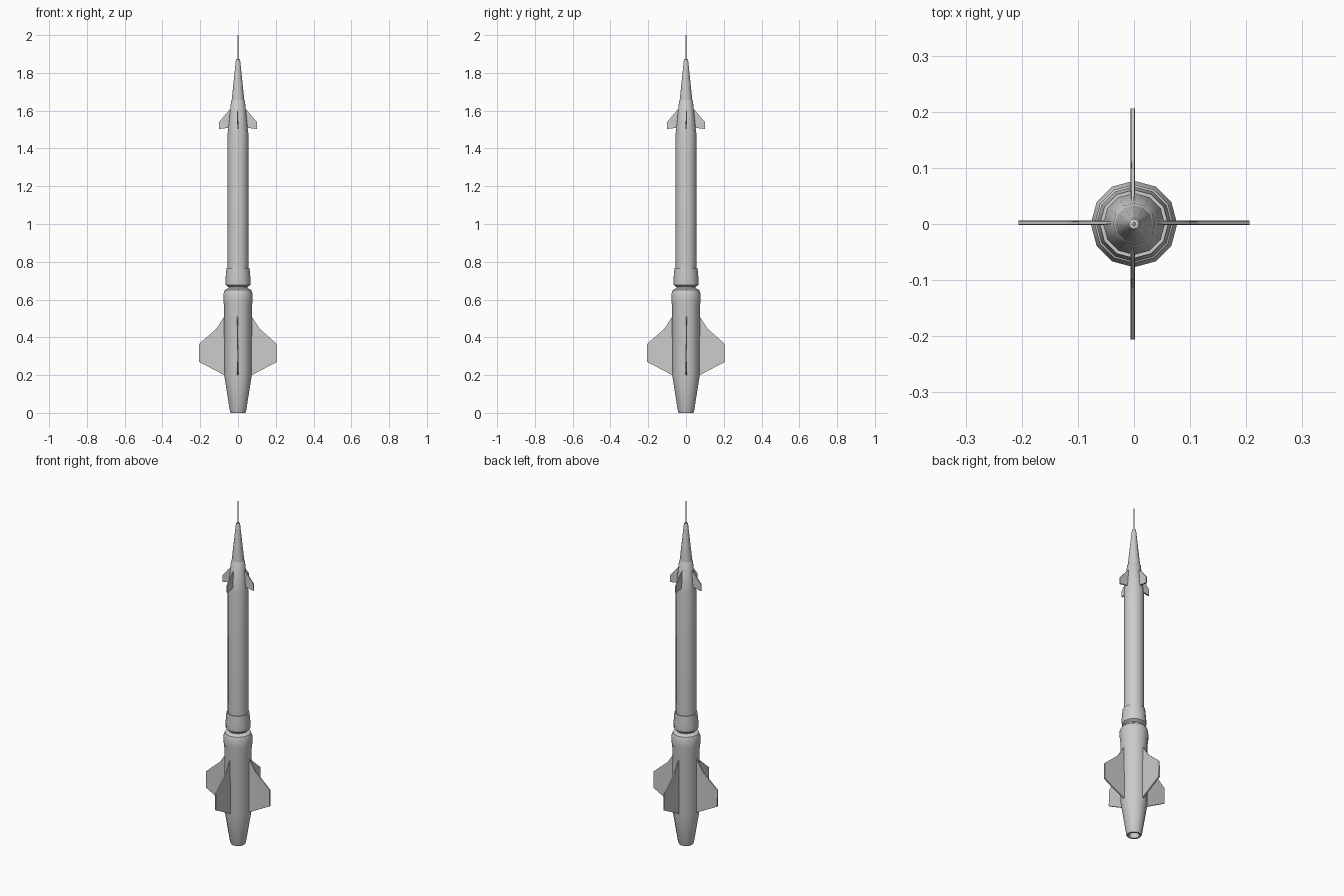
import bpy, bmesh, math
from mathutils import Matrix

cube = bpy.data.objects.get("Cube")
if cube:
    bpy.data.objects.remove(cube, do_unlink=True)

grey = bpy.data.materials.new("light_grey")
grey.use_nodes = True
grey.diffuse_color = (0.6, 0.6, 0.6, 1)
grey.node_tree.nodes["Principled BSDF"].inputs["Base Color"].default_value = (0.6, 0.6, 0.6, 1)


def finish(name, bm):
    """Turn a bmesh into a named object with the shared material."""
    bmesh.ops.recalc_face_normals(bm, faces=bm.faces)
    mesh = bpy.data.meshes.new(name)
    bm.to_mesh(mesh)
    bm.free()
    mesh.materials.append(grey)
    obj = bpy.data.objects.new(name, mesh)
    bpy.context.collection.objects.link(obj)
    return obj


def lathe(name, profile, sides=12):
    """Revolve (radius, height) points around z."""
    bm = bmesh.new()
    verts = [bm.verts.new((r, 0, z)) for r, z in profile]
    edges = [bm.edges.new(pair) for pair in zip(verts, verts[1:])]
    bmesh.ops.spin(bm, geom=verts + edges, cent=(0, 0, 0), axis=(0, 0, 1),
                   angle=math.tau, steps=sides, use_merge=True)
    bmesh.ops.remove_doubles(bm, verts=bm.verts, dist=0.0001)
    obj = finish(name, bm)
    bpy.ops.object.select_all(action='DESELECT')
    obj.select_set(True)
    bpy.context.view_layer.objects.active = obj
    bpy.ops.object.shade_smooth_by_angle(angle=math.radians(35))
    return obj


def fin(name, outline, angle, offset):
    """Thin plate from (radius, height, half thickness) points, turned around z."""
    bm = bmesh.new()
    near = [bm.verts.new((r, offset - t, z)) for r, z, t in outline]
    far = [bm.verts.new((r, offset + t, z)) for r, z, t in outline]
    bm.faces.new(near)
    bm.faces.new(far[::-1])
    for i in range(len(outline)):
        j = (i + 1) % len(outline)
        bm.faces.new((near[j], near[i], far[i], far[j]))
    bm.transform(Matrix.Rotation(angle, 4, 'Z'))
    return finish(name, bm)


# Booster with a recessed nozzle and a rounded shoulder
lathe("booster", [(0, 0.03), (0.026, 0.03), (0.029, 0), (0.039, 0), (0.043, 0.01),
                  (0.073, 0.2), (0.073, 0.56), (0.077, 0.59), (0.077, 0.63),
                  (0.07, 0.65), (0.05, 0.662), (0, 0.662)])

# Flared coupling between the stages
lathe("coupling", [(0, 0.655), (0.05, 0.655), (0.052, 0.668), (0.066, 0.678),
                   (0.067, 0.7), (0.061, 0.768), (0.055, 0.768), (0.055, 0.755), (0, 0.755)])

# Upper stage
lathe("upper_tube", [(0, 0.75), (0.055, 0.75), (0.055, 1.48), (0.051, 1.51),
                     (0.037, 1.65), (0.033, 1.655), (0, 1.655)])
lathe("nose_cone", [(0, 1.65), (0.034, 1.65), (0.012, 1.86), (0.009, 1.872), (0, 1.874)])
lathe("nose_probe", [(0, 1.87), (0.0035, 1.87), (0.0025, 2), (0, 2)], 8)

# Four large tail fins and four small forward fins
tail = [(0.06, 0.2, 0.004), (0.073, 0.2, 0.004), (0.206, 0.27, 0.004), (0.206, 0.365, 0.003),
        (0.115, 0.445, 0.003), (0.073, 0.51, 0.002), (0.06, 0.51, 0.002)]
canard = [(0.03, 1.51, 0.004), (0.051, 1.51, 0.004), (0.1, 1.502, 0.004), (0.1, 1.54, 0.003),
          (0.062, 1.585, 0.003), (0.04, 1.61, 0.002), (0.03, 1.61, 0.002)]
for i, side in enumerate(("left", "back", "right", "front")):
    offset = 0.002 if i < 2 else -0.002
    fin(side + "_tail_fin", tail, i * math.pi / 2, offset)
    fin(side + "_forward_fin", canard, i * math.pi / 2, offset)
